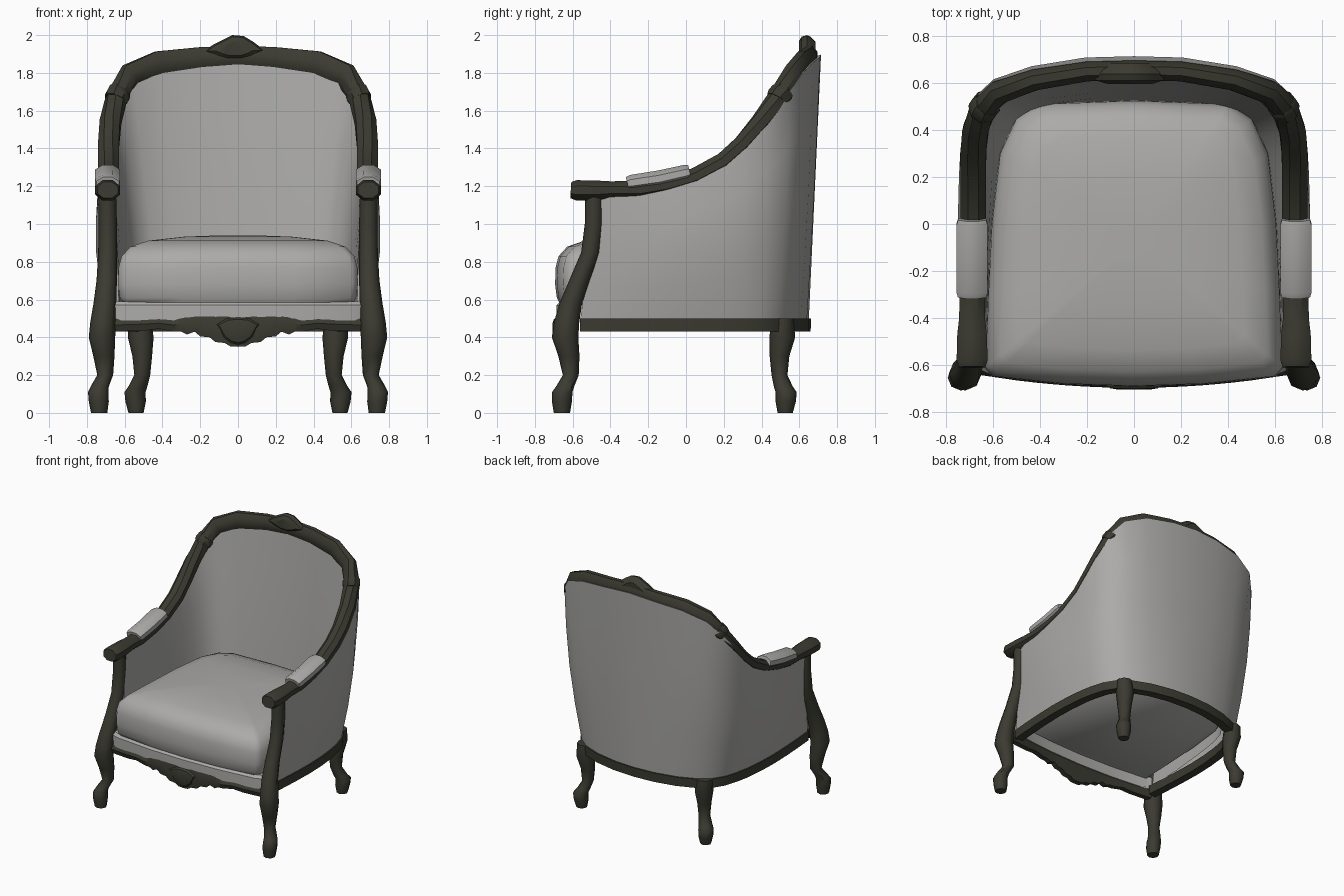
import bpy, bmesh, math
from mathutils import Vector

if "Cube" in bpy.data.objects:
    bpy.data.objects.remove(bpy.data.objects["Cube"])


def material(name, rgb):
    m = bpy.data.materials.new(name)
    m.diffuse_color = (*rgb, 1)
    m.use_nodes = True
    m.node_tree.nodes["Principled BSDF"].inputs["Base Color"].default_value = m.diffuse_color
    return m


WOOD = material("dark wood", (0.043, 0.043, 0.031))
FABRIC = material("grey fabric", (0.41, 0.405, 0.395))


def loft(name, rings, mat, angle=40, closed=True):
    """Skin a list of equal-length rings; closed ones also get end caps."""
    bm = bmesh.new()
    vs = [[bm.verts.new(p) for p in r] for r in rings]
    n = len(rings[0])
    for a, b in zip(vs, vs[1:]):
        for i in range(n if closed else n - 1):
            j = (i + 1) % n
            bm.faces.new((a[i], a[j], b[j], b[i]))
    bm.faces.new(vs[0])
    bm.faces.new(vs[-1])
    bmesh.ops.recalc_face_normals(bm, faces=bm.faces)
    for f in bm.faces:
        f.smooth = True
    for e in bm.edges:
        e.smooth = e.calc_face_angle(0) < math.radians(angle)
    me = bpy.data.meshes.new(name)
    bm.to_mesh(me)
    bm.free()
    me.materials.append(mat)
    ob = bpy.data.objects.new(name, me)
    bpy.context.collection.objects.link(ob)
    return ob


def sweep(name, path, mat, sides=8):
    """Tube along points (x, y, z, half width, half height)."""
    pts = [Vector(p[:3]) for p in path]
    rings = []
    for i, p in enumerate(pts):
        t = (pts[min(i + 1, len(pts) - 1)] - pts[max(i - 1, 0)]).normalized()
        s = t.cross(Vector((0, 0, 1))).normalized()
        u = s.cross(t)
        k = 1 / math.cos(math.pi / sides)
        rings.append([p + k * (s * path[i][3] * math.cos(a) + u * path[i][4] * math.sin(a))
                      for a in [(j + 0.5) * math.tau / sides for j in range(sides)]])
    return loft(name, rings, mat)


def leg(name, levels, sx):
    """Stack of horizontal octagons (z, x, y, radius)."""
    rings = [[(sx * x + r * math.cos(j * math.tau / 8), y + r * math.sin(j * math.tau / 8), z)
              for j in range(8)] for z, x, y, r in levels]
    return loft(name, rings, WOOD, 50)


def mirror_path(half):
    return half + [(-p[0], *p[1:]) for p in half[-2::-1]]


# Arm and back rail: one continuous moulding
rail_half = [(.69, -.61, 1.18, .055, .043), (.69, -.58, 1.178, .066, .054),
             (.69, -.47, 1.178, .063, .052), (.69, -.40, 1.18, .055, .046),
             (.688, -.25, 1.18, .055, .048), (.686, -.10, 1.205, .055, .048),
             (.685, .05, 1.25, .055, .048), (.685, .20, 1.33, .055, .05),
             (.685, .30, 1.42, .055, .05), (.675, .40, 1.54, .055, .052),
             (.64, .50, 1.68, .055, .055), (.57, .565, 1.785, .05, .065),
             (.42, .615, 1.845, .045, .07), (.20, .65, 1.872, .042, .064),
             (0, .655, 1.885, .042, .06)]
rail = mirror_path(rail_half)
sweep("arm_and_back_rail", rail, WOOD)

# Plan curves of the upholstered shell, paired with the rail points
outer = mirror_path([(.665, -.56), (.675, -.44), (.685, -.27), (.69, -.1), (.685, .05),
                     (.67, .2), (.65, .3), (.62, .4), (.57, .48), (.48, .55),
                     (.34, .605), (.17, .64), (0, .65)])
inner = mirror_path([(.63, -.54), (.625, -.42), (.62, -.25), (.605, -.1), (.59, .05),
                     (.57, .2), (.55, .29), (.525, .37), (.48, .435), (.42, .475),
                     (.32, .5), (.16, .515), (0, .52)])
shell_rings, base_rings = [], []
last = len(outer) - 1
for i, (o, n_in, top) in enumerate(zip(outer, inner, rail[2:-2])):
    a, b = outer[max(i - 1, 0)], outer[min(i + 1, last)]
    n = Vector((b[1] - a[1], a[0] - b[0], 0)).normalized()
    away = min(1, min(i, last - i) / 3)      # flatter next to the front legs
    T = Vector(top[:3])
    o0 = Vector((*o, .49))
    o1 = T + n * (.028 + .022 * away + .01 * n.y) + Vector((0, 0, .012 * max(n.y, 0)))
    i0, i1 = Vector((*n_in, .5)), T - n * .03 - Vector((0, 0, .02))
    ring = []
    for v in (0, .25, .5, .75, 1):
        ring.append(o0.lerp(o1, v) + n * .038 * away * abs(n.x) * math.sin(math.pi * v))
    for v in (1, .75, .5, .25, 0):
        ring.append(i0.lerp(i1, v) - n * .008 * math.sin(math.pi * v))
    shell_rings.append(ring)
    base_rings.append([Vector((*o, z)) + n * d
                       for d, z in ((.01, .43), (.012, .5), (-.055, .5), (-.055, .43))])
loft("upholstered_back_and_sides", shell_rings, FABRIC, 50, closed=False)
loft("seat_frame_rail", base_rings, WOOD)

# Front panel under the cushion
panel = mirror_path([(.65, -.625), (.6, -.645), (.3, -.675), (0, -.685)])
loft("seat_front_panel", [[(x, y, .49), (x, y, .57), (x, y + .02, .59), (x, y + .06, .59),
                           (x, y + .06, .49)] for x, y in panel], FABRIC)

# Domed cushion
plan = mirror_path([(0, -.69), (.3, -.68), (.6, -.648), (.632, -.61), (.62, -.3), (.605, 0),
                    (.57, .3), (.5, .45), (.4, .51), (0, .525)])[:-1]


def plan_ring(z, s):
    return [(x * s, -.08 + (y + .08) * s, z) for x, y in plan]


loft("seat_cushion", [plan_ring(z, s) for z, s in
                      ((.575, .96), (.61, .99), (.68, 1.005), (.77, 1), (.83, .975),
                       (.88, .9), (.912, .75), (.933, .45), (.94, .15))], FABRIC, 60)

# Carved front apron with a scalloped lower edge
apron_half = [(.66, .50, .43), (.5, .505, .435), (.42, .505, .445), (.34, .50, .43),
              (.30, .515, .43), (.27, .52, .415), (.23, .52, .43), (.20, .52, .405),
              (.15, .52, .40), (.12, .52, .375), (.07, .525, .37), (.04, .525, .352),
              (0, .525, .35)]
apron_rings = []
for x, top, bot in mirror_path(apron_half):
    y = -.69 + .055 * (x / .66) ** 2
    mid = (top + bot) / 2
    apron_rings.append([(x, y + .01, top), (x, y - .008, mid), (x, y + .005, bot),
                        (x, y + .045, bot), (x, y + .06, top)])
loft("front_apron", apron_rings, WOOD)


def carving(name, outline, centre, layers):
    """Outline in x, z with shrinking layers (y, scale)."""
    cx, cz = centre
    return loft(name, [[(cx + (x - cx) * s, y, cz + (z - cz) * s) for x, z in outline]
                       for y, s in layers], WOOD, 30)


# Central carvings on the crest and apron
carving("crest_carving",
        [(-.18, 1.915), (-.13, 1.95), (-.08, 1.975), (-.03, 2.0), (.03, 1.995), (.08, 1.965),
         (.14, 1.92), (.08, 1.89), (.02, 1.875), (-.06, 1.875), (-.12, 1.89)], (-.015, 1.915),
        [(.597, .6), (.612, .9), (.64, 1), (.66, .9), (.685, .6)])
carving("apron_carving",
        [(-.12, .47), (-.06, .5), (0, .505), (.06, .5), (.12, .47), (.08, .4), (.04, .37),
         (0, .36), (-.04, .37), (-.08, .4)], (0, .44),
        [(-.706, .55), (-.7, .85), (-.685, 1)])

front_levels = [(0, .735, -.657, .043), (.06, .737, -.657, .053), (.11, .74, -.655, .054),
                (.14, .732, -.64, .048), (.2, .703, -.61, .042), (.3, .71, -.62, .056),
                (.4, .72, -.64, .07), (.48, .715, -.632, .067), (.58, .705, -.61, .06),
                (.7, .695, -.565, .054), (.85, .69, -.505, .05), (1, .69, -.487, .049),
                (1.15, .692, -.487, .047)]
back_levels = [(0, .54, .525, .04), (.06, .542, .528, .054), (.11, .545, .53, .056),
               (.14, .53, .515, .05), (.2, .507, .495, .042), (.3, .507, .495, .052),
               (.4, .515, .51, .068), (.5, .52, .51, .06)]

for s, side in ((1, "right"), (-1, "left")):
    # Cabriole legs
    leg("front_leg_" + side, front_levels, s)
    leg("back_leg_" + side, back_levels, s)
    # Padded arm rests
    sweep("arm_pad_" + side,
          [(s * .69, -.31, 1.213, .06, .036), (s * .69, -.29, 1.218, .066, .042),
           (s * .69, -.14, 1.24, .066, .044), (s * .69, 0, 1.272, .066, .042),
           (s * .69, .02, 1.277, .06, .036)], FABRIC)
    # Moulded collars on the back rail
    sweep("rail_collar_" + side,
          [(s * .648, .483, 1.656, .056, .058), (s * .643, .49, 1.668, .061, .063),
           (s * .63, .508, 1.69, .061, .063), (s * .622, .515, 1.702, .054, .058)], WOOD)
